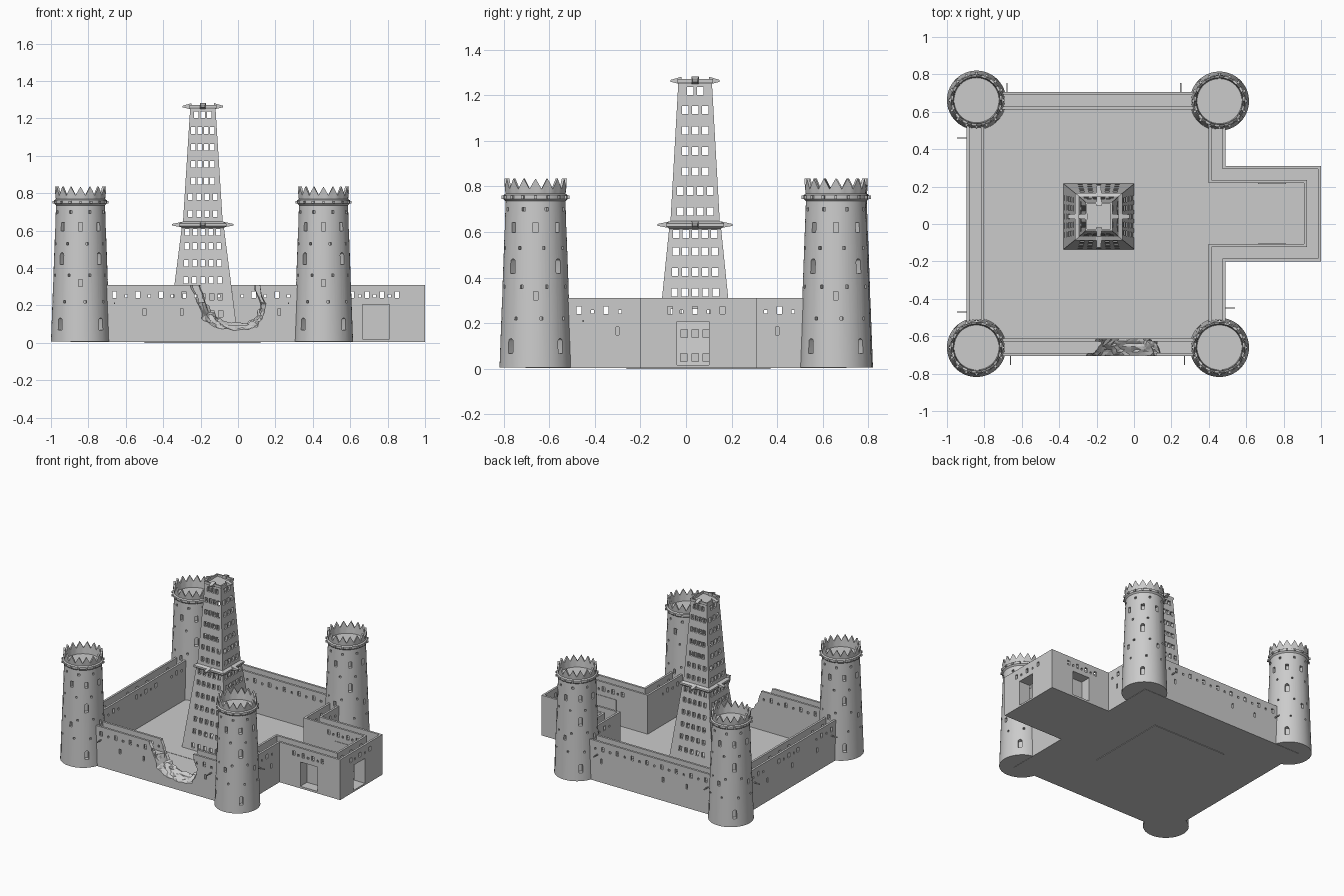
import bpy, bmesh, random
from math import sin, cos, pi, radians
from mathutils import Vector, Matrix

if "Cube" in bpy.data.objects:
    bpy.data.objects.remove(bpy.data.objects["Cube"])

random.seed(4)


def finish(name, bm):
    bmesh.ops.recalc_face_normals(bm, faces=bm.faces)
    me = bpy.data.meshes.new(name)
    bm.to_mesh(me)
    bm.free()
    ob = bpy.data.objects.new(name, me)
    bpy.context.collection.objects.link(ob)
    return ob


def loft(name, rings, caps=True, tri=False):
    """Skin a list of equal point rings; capped ends, or joined into a loop."""
    bm = bmesh.new()
    vs = [[bm.verts.new(p) for p in r] for r in rings]
    n = len(rings[0])
    pairs = list(zip(vs, vs[1:])) + ([] if caps else [(vs[-1], vs[0])])
    for a, b in pairs:
        for i in range(n):
            j = (i + 1) % n
            bm.faces.new((a[i], a[j], b[j], b[i]))
    if caps:
        bm.faces.new(vs[0])
        bm.faces.new(vs[-1])
    if tri:
        bmesh.ops.triangulate(bm, faces=bm.faces)
    return finish(name, bm)


def prisms(name, items):
    """Many prisms in one mesh: (outline in x/z, matrix, start y, end y)."""
    bm = bmesh.new()
    for outline, m, d0, d1 in items:
        a = [bm.verts.new(m @ Vector((u, d0, v))) for u, v in outline]
        b = [bm.verts.new(m @ Vector((u, d1, v))) for u, v in outline]
        bm.faces.new(a)
        bm.faces.new(b[::-1])
        for i in range(len(a)):
            j = (i + 1) % len(a)
            bm.faces.new((a[i], b[i], b[j], a[j]))
    return finish(name, bm)


def rect(w, h):
    return [(-w / 2, -h / 2), (w / 2, -h / 2), (w / 2, h / 2), (-w / 2, h / 2)]


def arch(w, h):
    top = [(w / 2 * cos(t * pi / 6), h / 2 - w / 2 + w / 2 * sin(t * pi / 6)) for t in range(7)]
    return [(-w / 2, -h / 2), (w / 2, -h / 2)] + top


def at(x, y, z, turn=0):
    return Matrix.Translation((x, y, z)) @ Matrix.Rotation(radians(turn), 4, 'Z')


def cut(ob, cutter):
    cutter.hide_render = True
    mod = ob.modifiers.new("cut", 'BOOLEAN')
    mod.operation, mod.solver, mod.object = 'DIFFERENCE', 'EXACT', cutter
    bpy.context.view_layer.objects.active = ob
    bpy.ops.object.modifier_apply(modifier=mod.name)
    bpy.data.objects.remove(cutter)


# ---- ground slab and plinth of the keep
plan = [(-.895, -.705), (.49, -.705), (.49, -.2), (1, -.2),
        (1, .31), (.49, .31), (.49, .705), (-.895, .705)]
loft("ground_slab", [[(x, y, z) for x, y in plan] for z in (.004, .014)])
loft("keep_plinth", [[(x, y, z) for x, y in ((-.5, -.26), (.12, -.26), (.12, .37), (-.5, .37))]
                     for z in (0, .016)])

# ---- curtain wall: section with a sunken walkway swept round the plan
section = [(0, .006), (0, .31), (.016, .31), (.016, .215),
           (.076, .215), (.076, .31), (.092, .31), (.092, .006)]
rings = []
for i, p in enumerate(plan):
    a, p, b = Vector(plan[i - 1]), Vector(p), Vector(plan[(i + 1) % len(plan)])
    d1, d2 = (p - a).normalized(), (b - p).normalized()
    inward = Vector((-d1.y - d2.y, d1.x + d2.x))
    rings.append([(*(p + inward * o), z) for o, z in section])
wall = loft("curtain_wall", rings, caps=False)

# loopholes through both parapets, tall and small in turn
tall, small = rect(.022, .034), rect(.014, .016)
xs = [-.66 + .062 * i for i in range(16)] + [.61 + .04 * i for i in range(7)]
ys = [-.47, -.41, -.35, -.29, -.07, -.02, .04, .1, .16, .35, .41, .47]
cut(wall, prisms("loops_y", [((tall, small)[i % 2], at(x, 0, .257 - .007 * (i % 2)), -1, 1)
                             for i, x in enumerate(xs)]))
cut(wall, prisms("loops_x", [((tall, small)[i % 2], at(0, y, .257 - .007 * (i % 2), 90), -1.2, 1.2)
                             for i, y in enumerate(ys)]))

# low blind slits
slit = rect(.014, .036)
slits = [(slit, at(x, s * .705, .165), -.03, .03) for x in (-.5, -.3, .22) for s in (-1, 1)]
slits += [(slit, at(-.895, y, .165, 90), -.03, .03) for y in (-.3, 0, .3)]
slits += [(slit, at(.49, y, .165, 90), -.03, .03) for y in (-.3, .4)]
cut(wall, prisms("slits", slits))

# gatehouse openings: open end gate and two closed side doors
cut(wall, prisms("gates", [(rect(.145, .185), at(.737, 0, .112), -.3, .4),
                           (rect(.14, .19), at(0, .03, .112, -90), .85, 1.1)]))
prisms("side_doors", [(rect(.15, .19), at(.737, y, .11), -.008, .008) for y in (-.112, .222)])

# breach in the front wall: jittered funnel narrowing inwards
outer = [(-.26, .32), (-.22, .23), (-.19, .13), (-.13, .085), (-.05, .07), (.05, .07),
         (.105, .09), (.135, .14), (.145, .21), (.105, .32)]
inner = [(-.205, .32), (-.18, .24), (-.145, .17), (-.1, .13), (-.04, .105), (.03, .105),
         (.08, .12), (.105, .15), (.115, .21), (.075, .32)]
rings = []
for k in range(10):
    y = -.73 + .015 * k
    t = (y + .705) / .092
    ring = []
    for i in range(len(outer) - 1):
        for s in (0, 1 / 3, 2 / 3):
            o = Vector(outer[i]).lerp(Vector(outer[i + 1]), s)
            n = Vector(inner[i]).lerp(Vector(inner[i + 1]), s)
            p = o.lerp(n, t)
            j = random.uniform(-.007, .007)
            ring.append((p.x + j, y, p.y + random.uniform(-.007, .007)))
    rings.append(ring + [(.1, y, .45), (-.23, y, .45)])
cut(wall, loft("breach", rings, tri=True))

# ---- drain spouts sticking out of the walls
pegs = [(-.68, .72, 0), (.25, .72, 0), (-.66, -.72, 0), (.27, -.72, 0),
        (-.91, .46, 90), (-.91, -.47, 90), (.505, -.45, 90)]
prisms("drain_spouts", [(rect(.006, .008), at(x, y, .21, r), -.035, .035) for x, y, r in pegs])

# ---- round corner tower with a zigzag crown
SEG = 64
crown = (.835, .812, .788, .812)


def tower_ring(r, z):
    return [(r * cos(2 * pi * i / SEG), r * sin(2 * pi * i / SEG),
             crown[i % 4] if z is None else z) for i in range(SEG)]


tower = loft("corner_tower", [tower_ring(r, z) for r, z in (
    (.158, .006), (.131, .735), (.141, .745), (.141, .762), (.132, .768),
    (.137, None), (.125, None), (.12, .745))])


def niche(shape, z, turn, depth=.03):
    r = .158 - .037 * z
    return (shape, at(0, 0, z, turn), r - depth, r + .02)


holes = []
for k in range(8):
    a = 45 * k
    holes += [niche(rect(.022, .045), .62, a), niche(rect(.015, .016), .7, a + 22, .02),
              niche(rect(.013, .014), .53, a + 15, .02), niche(rect(.013, .014), .36, a + 20, .02),
              niche(rect(.013, .014), .22, a + 10, .02)]
    if k % 2:
        holes += [niche(arch(.027, .065), .45, a), niche(arch(.027, .065), .1, a)]
    else:
        holes.append(niche(rect(.02, .036), .32, a))
cut(tower, prisms("tower_windows", holes))
bpy.ops.object.select_all(action='DESELECT')
tower.select_set(True)
bpy.context.view_layer.objects.active = tower
bpy.ops.object.shade_smooth_by_angle(angle=radians(25))
studs = prisms("tower_studs", [(rect(.012, .014), at(0, 0, .752, 22.5 * k), .13, .15) for k in range(16)])

spots = [(-.842, -.66), (.457, -.66), (-.842, .662), (.457, .657)]
for i, (x, y) in enumerate(spots):
    for src in (tower, studs):
        ob = src if i == 0 else src.copy()
        if i:
            bpy.context.collection.objects.link(ob)
        ob.location = (x, y, 0)

# ---- tall central keep: hollow tapering square shaft with a ledge
CX, CY = -.188, .04


def square(hx, hy, z):
    return [(CX + sx * hx, CY + sy * hy, z) for sx, sy in ((-1, -1), (1, -1), (1, 1), (-1, 1))]


keep = loft("central_keep", [square(*p) for p in (
    (.19, .176, .01), (.113, .114, .614), (.127, .127, .625), (.127, .127, .638), (.106, .108, .648),
    (.068, .074, 1.25), (.072, .078, 1.257), (.072, .078, 1.272), (.062, .068, 1.272), (.062, .068, 1.256))])
cut(keep, loft("hollow", [square(*p) for p in (
    (.172, .158, .018), (.096, .096, .63), (.088, .09, .66), (.052, .058, 1.245))]))

# rows of windows cut right through, once along each axis
rows = [.05, .155, .245, .335, .425, .515, .592, .69, .78, .865, .955, 1.045, 1.135, 1.218]
for axis in (0, 1):
    items = []
    for z in rows:
        if z < .65:
            n, step = 5, .05 - .014 * z
        else:
            n, step = (4 if z < .8 else 3 if z < 1.2 else 2), .044
            if axis == 0 and z > .8:
                n, step = n + 1, .034
        for c in range(n):
            off = (c - (n - 1) / 2) * step
            m = at(CX + off, CY, z) if axis == 0 else at(CX, CY + off, z, 90)
            items.append((rect(.024 if axis == 0 else .028, .035), m, -.3, .3))
    cut(keep, prisms("keep_windows", items))

# tapering spouts in the middle of each side, at the ledge and the top
for z, near, far in ((.615, .1, .165), (1.247, .06, .108)):
    for k in range(4):
        m = at(CX, CY, z, 90 * k)
        loft("keep_spout", [[m @ Vector((u * w, d, v)) for u, v in ((-1, lo), (1, lo), (1, hi), (-1, hi))]
                            for d, w, lo, hi in ((near, .016, 0, .034), (far, .011, .012, .02))])
